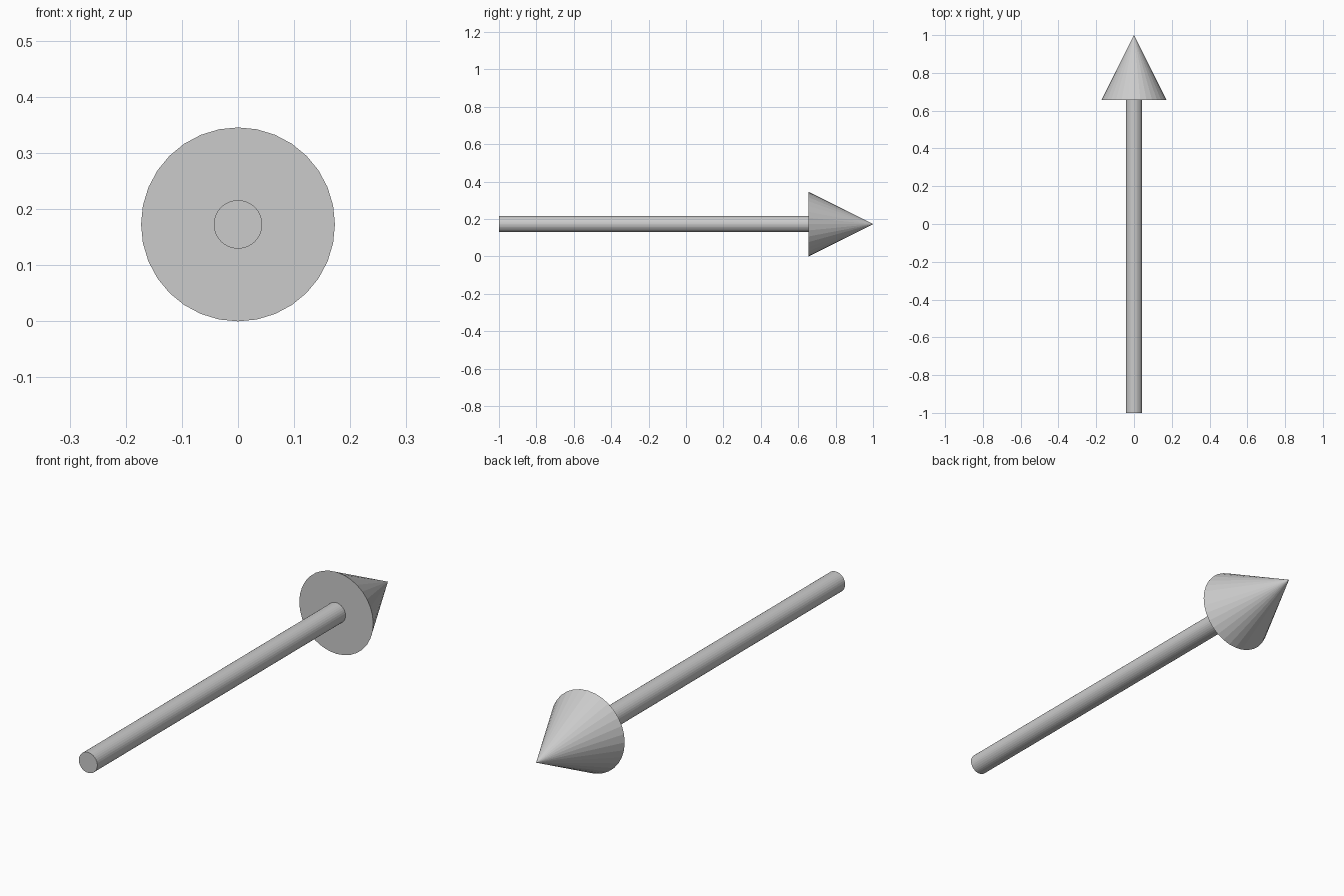
import bpy
from math import radians

if "Cube" in bpy.data.objects:
    bpy.data.objects.remove(bpy.data.objects["Cube"])

SIDES = 32
HEAD_R = 0.1728      # arrowhead radius, also the axis height
SHAFT_R = 0.0432
NECK_Y = 0.6555      # where the shaft meets the arrowhead
TO_Y = (radians(-90), 0, 0)   # turns the z axis of a primitive to +y


def taper(name, r_start, r_end, y_start, y_end):
    """Round part along y, running from y_start to y_end."""
    bpy.ops.mesh.primitive_cone_add(
        vertices=SIDES, radius1=r_start, radius2=r_end,
        depth=y_end - y_start,
        location=(0, (y_start + y_end) / 2, HEAD_R), rotation=TO_Y)
    obj = bpy.context.object
    obj.name = name
    bpy.ops.object.transform_apply(location=False, rotation=True, scale=False)
    return obj


# Long straight shaft
taper("arrow_shaft", SHAFT_R, SHAFT_R, -1.0, NECK_Y)

# Pointed conical head
taper("arrow_head", HEAD_R, 0.0, NECK_Y, 1.0)
